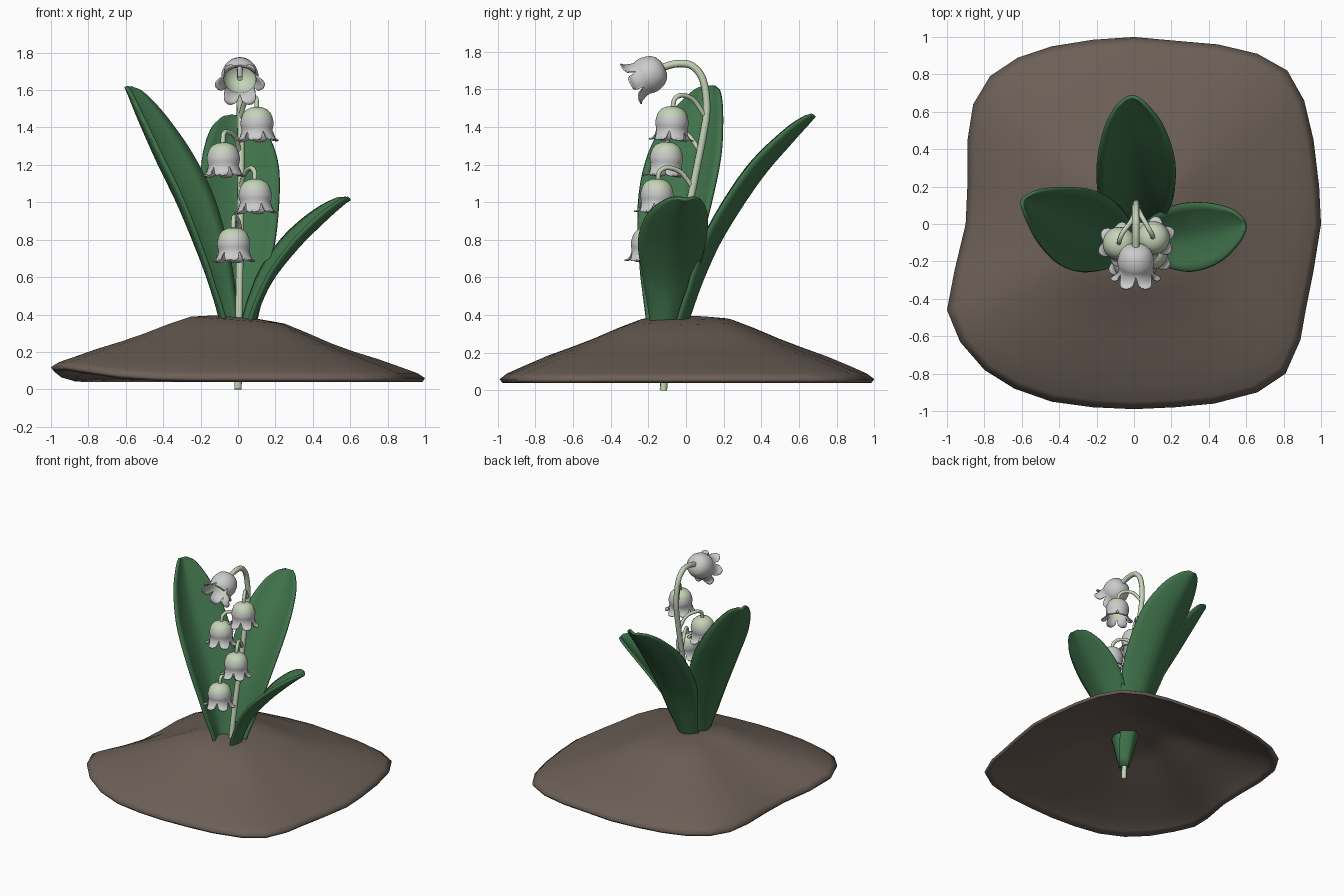
import bpy, math
from mathutils import Vector

if "Cube" in bpy.data.objects:
    bpy.data.objects.remove(bpy.data.objects["Cube"])


def material(name, col):
    m = bpy.data.materials.new(name)
    m.diffuse_color = (*col, 1)
    m.use_nodes = True
    m.node_tree.nodes["Principled BSDF"].inputs["Base Color"].default_value = m.diffuse_color
    return m


SOIL = material("soil", (0.15, 0.115, 0.095))
LEAF = material("leaf_green", (0.05, 0.17, 0.07))
STEM = material("stem_green", (0.56, 0.66, 0.48))
WHITE = material("petal_white", (0.8, 0.8, 0.8))


def finish(ob, thick=0):
    bpy.ops.object.select_all(action='DESELECT')
    ob.select_set(True)
    bpy.context.view_layer.objects.active = ob
    bpy.ops.object.shade_smooth_by_angle(angle=math.radians(50))
    if thick:
        s = ob.modifiers.new("thickness", 'SOLIDIFY')
        s.thickness, s.offset = thick, -1
        return s


def mesh_object(name, verts, faces, mats):
    me = bpy.data.meshes.new(name)
    me.from_pydata([tuple(v) for v in verts], [], faces)
    for m in mats:
        me.materials.append(m)
    ob = bpy.data.objects.new(name, me)
    bpy.context.collection.objects.link(ob)
    return ob


def spline(pts, n=5):
    """Catmull-Rom through points of any dimension."""
    P = [Vector(p) for p in pts]
    P = [2 * P[0] - P[1]] + P + [2 * P[-1] - P[-2]]
    out = []
    for i in range(1, len(P) - 2):
        a, b, c, d = P[i - 1:i + 3]
        for k in range(n):
            t = k / n
            out.append(0.5 * (2 * b + (c - a) * t + (2 * a - 5 * b + 4 * c - d) * t * t
                              + (3 * b - a - 3 * c + d) * t ** 3))
    return out + [P[-2]]


def tube(name, pts, radius):
    path = spline(pts, 6)
    cu = bpy.data.curves.new(name, 'CURVE')
    cu.dimensions = '3D'
    cu.bevel_depth, cu.bevel_resolution, cu.use_fill_caps = radius, 2, True
    sp = cu.splines.new('POLY')
    sp.points.add(len(path) - 1)
    for p, q in zip(sp.points, path):
        p.co = (*q, 1)
    cu.materials.append(STEM)
    ob = bpy.data.objects.new(name, cu)
    bpy.context.collection.objects.link(ob)
    bpy.ops.object.select_all(action='DESELECT')
    ob.select_set(True)
    bpy.context.view_layer.objects.active = ob
    bpy.ops.object.convert(target='MESH')
    finish(bpy.context.object)


# Soil mound: rounded-square outline, lofted to a low dome, hollow beneath
outline = [(1, 0), (.99, .2), (.96, .45), (.91, .66), (.82, .82), (.66, .91), (.45, .96), (.22, .98),
           (0, 1), (-.22, .985), (-.44, .95), (-.62, .89), (-.77, .79), (-.86, .64), (-.89, .45), (-.89, .22),
           (-.9, 0), (-.96, -.25), (-1, -.46), (-.93, -.63), (-.8, -.78), (-.64, -.88), (-.44, -.95), (-.22, -.98),
           (0, -.99), (.22, -.98), (.43, -.96), (.66, -.9), (.81, -.8), (.89, -.62), (.92, -.45), (.96, -.25)]
rings = [(.12, .385), (.25, .37), (.37, .325), (.5, .27), (.62, .225), (.75, .18), (.87, .13), (.96, .09), (1, .06)]
N = len(outline)
verts = [(0, 0, .385)]
for t, z in rings:
    for x, y in outline:
        lift = .028 * t ** 4 * max(0, -(x * .9 + y * .43)) ** 8
        verts.append((x * t, y * t, z - .1 * x * t * (1 - t) + lift))
faces = [(0, 1 + i, 1 + (i + 1) % N) for i in range(N)]
for r in range(len(rings) - 1):
    a, b = 1 + r * N, 1 + (r + 1) * N
    faces += [(a + i, b + i, b + (i + 1) % N, a + (i + 1) % N) for i in range(N)]
finish(mesh_object("soil_mound", verts, faces, [SOIL]), .025)


# Leaves: midrib points (x, y, z, half width), cupped across
def leaf(name, pts, cup, cols=10):
    d = Vector((pts[-1][0] - pts[0][0], pts[-1][1] - pts[0][1], 0)).normalized()
    up = Vector((0, 0, 1))
    side = up.cross(d)
    path = spline(pts, 5)
    verts, faces = [], []
    for i, p in enumerate(path):
        t = (path[min(i + 1, len(path) - 1)] - path[max(i - 1, 0)]).to_3d().normalized()
        n = (up * t.dot(d) - d * t.z).normalized()
        c = cup + .35 * max(0, 1 - i / 8)
        for j in range(cols + 1):
            s = j / cols * 2 - 1
            verts.append(p.to_3d() + side * s * p[3] + n * c * p[3] * abs(s) ** 1.6)
    w = cols + 1
    for i in range(len(path) - 1):
        for j in range(cols):
            a = i * w + j
            faces.append((a, a + w, a + w + 1, a + 1)[::-1])
    finish(mesh_object(name, verts, faces, [LEAF]), .018)


leaf("leaf_right", [(.035, -.11, .1, .05), (.1, -.095, .38, .095), (.18, -.08, .57, .145), (.32, -.065, .75, .185),
                    (.46, -.04, .89, .165), (.56, -.01, .98, .1), (.6, 0, 1.01, .035)], .35)
leaf("leaf_left", [(-.035, -.12, .1, .05), (-.1, -.1, .38, .1), (-.17, -.07, .62, .16), (-.3, -.02, .95, .215),
                   (-.42, .03, 1.2, .215), (-.52, .08, 1.42, .16), (-.58, .12, 1.56, .09),
                   (-.605, .13, 1.61, .035)], .5)
leaf("leaf_back", [(0, -.08, .1, .05), (.01, .02, .38, .1), (.015, .1, .6, .15), (.01, .21, .83, .2),
                   (.01, .4, 1.12, .21), (0, .57, 1.32, .16), (-.01, .66, 1.42, .09),
                   (-.01, .69, 1.455, .035)], .42)

# Main stem, arching forward at the top
tube("stem", [(0, -.12, 0), (.005, -.09, .4), (.01, -.03, .75), (.015, .035, 1.07), (.015, .09, 1.35),
              (.012, .11, 1.5), (.01, .09, 1.65), (.01, .03, 1.725), (.01, -.05, 1.735), (.01, -.13, 1.715)], .02)

# Bell flowers: revolved profile ending in six flared petals
PROFILE = [(.03, .003), (.055, .015), (.07, .032), (.079, .055), (.084, .08), (.082, .1), (.078, .112)]


def flower(name, top, axis, scale, cap):
    seg, petals = 48, 5
    q = Vector(axis).to_track_quat('Z', 'Y')
    rows = len(PROFILE) + petals
    local = [Vector((0, 0, 0))]
    for r in range(rows):
        for i in range(seg):
            a = 2 * math.pi * i / seg
            if r < len(PROFILE):
                rad, z = PROFILE[r]
            else:
                u = (r - len(PROFILE) + 1) / petals * (.1 + .9 * abs(math.cos(3 * a)) ** .6)
                rad, z = .078 + .036 * u ** 2, .112 + .055 * math.sin(u * 1.6)
            local.append(Vector((rad * math.cos(a), rad * math.sin(a), z)))
    faces = [(0, 1 + (i + 1) % seg, 1 + i) for i in range(seg)]
    idx = [2 if cap else 0] * seg
    for r in range(rows - 1):
        a, b = 1 + r * seg, 1 + (r + 1) * seg
        for i in range(seg):
            k = (i + 1) % seg
            faces.append((a + i, a + k, b + k, b + i))
            idx.append(2 if cap and r < 3 else 0 if r < len(PROFILE) - 1 else 1)
    place = lambda v: Vector(top) + q @ (v * scale)
    ob = mesh_object(name, [place(v) for v in local], faces, [WHITE, WHITE, STEM, WHITE])
    ob.data.polygons.foreach_set("material_index", idx)
    s = finish(ob, .007)
    s.material_offset = 2
    # Pistil inside the bell
    bpy.ops.mesh.primitive_cylinder_add(vertices=12, radius=.012 * scale, depth=.1 * scale,
                                        location=place(Vector((0, 0, .058))))
    p = bpy.context.object
    p.name = name + "_pistil"
    p.rotation_euler = q.to_euler()
    finish(p)


flower("flower_top", (.01, -.115, 1.72), (0, -.87, -.45), 1.18, False)
for i, (x, y, z, sy) in enumerate([(.1, -.07, 1.51, .105), (-.08, -.1, 1.32, .08),
                                   (.09, -.15, 1.125, .045), (-.025, -.2, .865, -.005)]):
    flower(f"flower_{i + 1}", (x, y, z), (.02, -.05, -1), 1.06, True)
    tube(f"flower_stalk_{i + 1}", [(.01, sy, z - .06), (.01 + x * .3, sy * .65 + y * .35, z + .03),
                                   (x * .75, sy * .3 + y * .7, z + .058), (x * .97, y + .012, z + .04),
                                   (x, y, z - .005)], .013)
